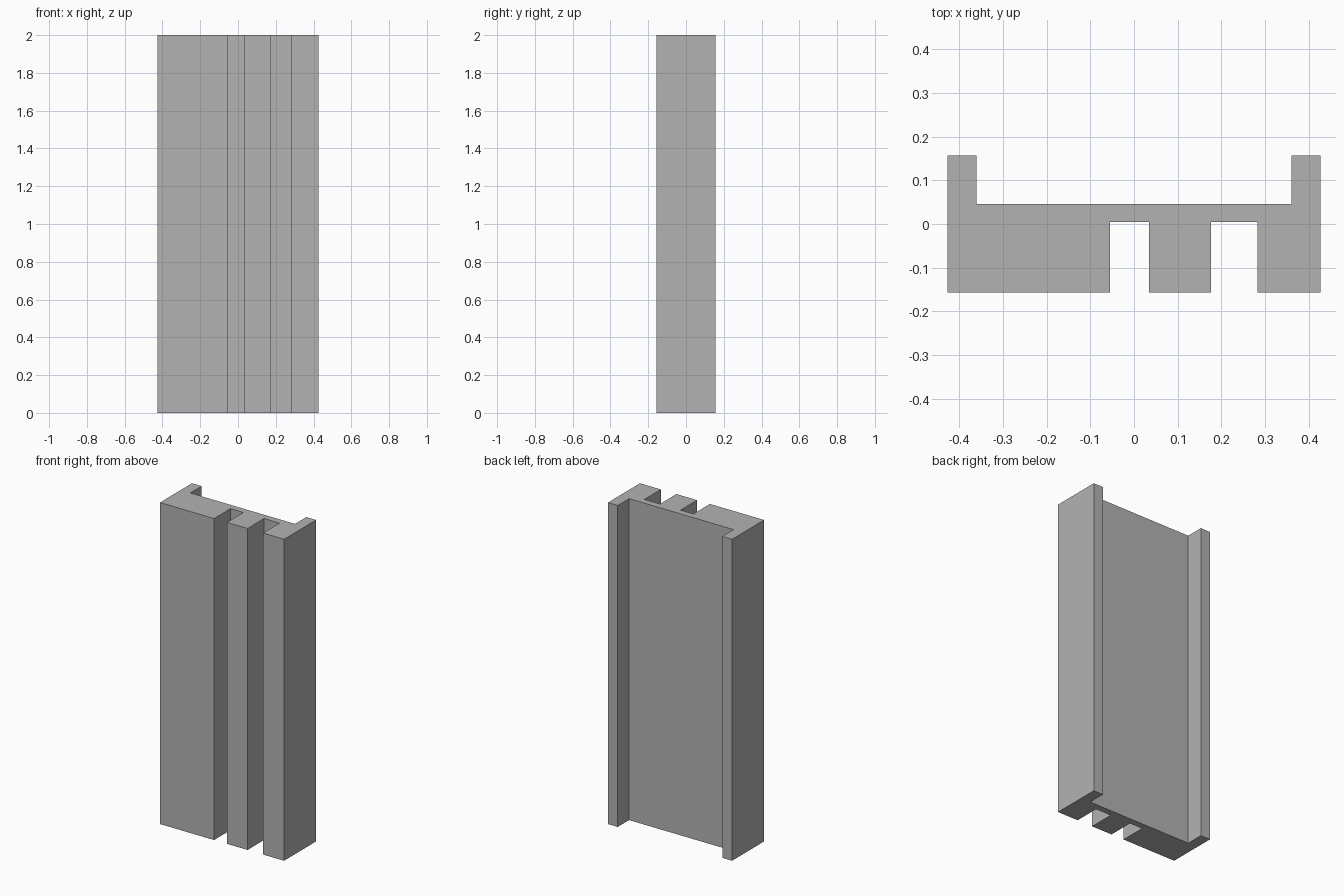
import bpy
import bmesh

cube = bpy.data.objects.get("Cube")
if cube:
    bpy.data.objects.remove(cube, do_unlink=True)

# Single grey finish
grey = bpy.data.materials.new("plain_grey")
grey.use_nodes = True
colour = (0.45, 0.45, 0.45, 1)
grey.diffuse_color = colour
grey.node_tree.nodes["Principled BSDF"].inputs["Base Color"].default_value = colour

# Main dimensions
HEIGHT = 2.0
HALF_WIDTH = 0.427
FLANGE_INNER = 0.36
FRONT, BACK = -0.157, 0.157
WEB_BACK = 0.046
SLOT_DEPTH_Y = 0.005
SLOTS = [(-0.055, 0.034), (0.176, 0.283)]

# Cross-section outline, anticlockwise from the front right corner
outline = [(-HALF_WIDTH, FRONT)]
for start, end in SLOTS:
    outline += [(start, FRONT), (start, SLOT_DEPTH_Y),
                (end, SLOT_DEPTH_Y), (end, FRONT)]
outline += [(HALF_WIDTH, FRONT), (HALF_WIDTH, BACK),
            (FLANGE_INNER, BACK), (FLANGE_INNER, WEB_BACK),
            (-FLANGE_INNER, WEB_BACK), (-FLANGE_INNER, BACK),
            (-HALF_WIDTH, BACK)]

# Extrude the outline into the grooved channel
bm = bmesh.new()
base = bm.faces.new([bm.verts.new((x, y, 0)) for x, y in outline])
extruded = bmesh.ops.extrude_face_region(bm, geom=[base], use_keep_orig=True)
top_verts = [g for g in extruded["geom"] if isinstance(g, bmesh.types.BMVert)]
bmesh.ops.translate(bm, vec=(0, 0, HEIGHT), verts=top_verts)
bmesh.ops.recalc_face_normals(bm, faces=bm.faces[:])

mesh = bpy.data.meshes.new("grooved_channel")
bm.to_mesh(mesh)
bm.free()
mesh.materials.append(grey)
channel = bpy.data.objects.new("grooved_channel", mesh)
bpy.context.collection.objects.link(channel)
